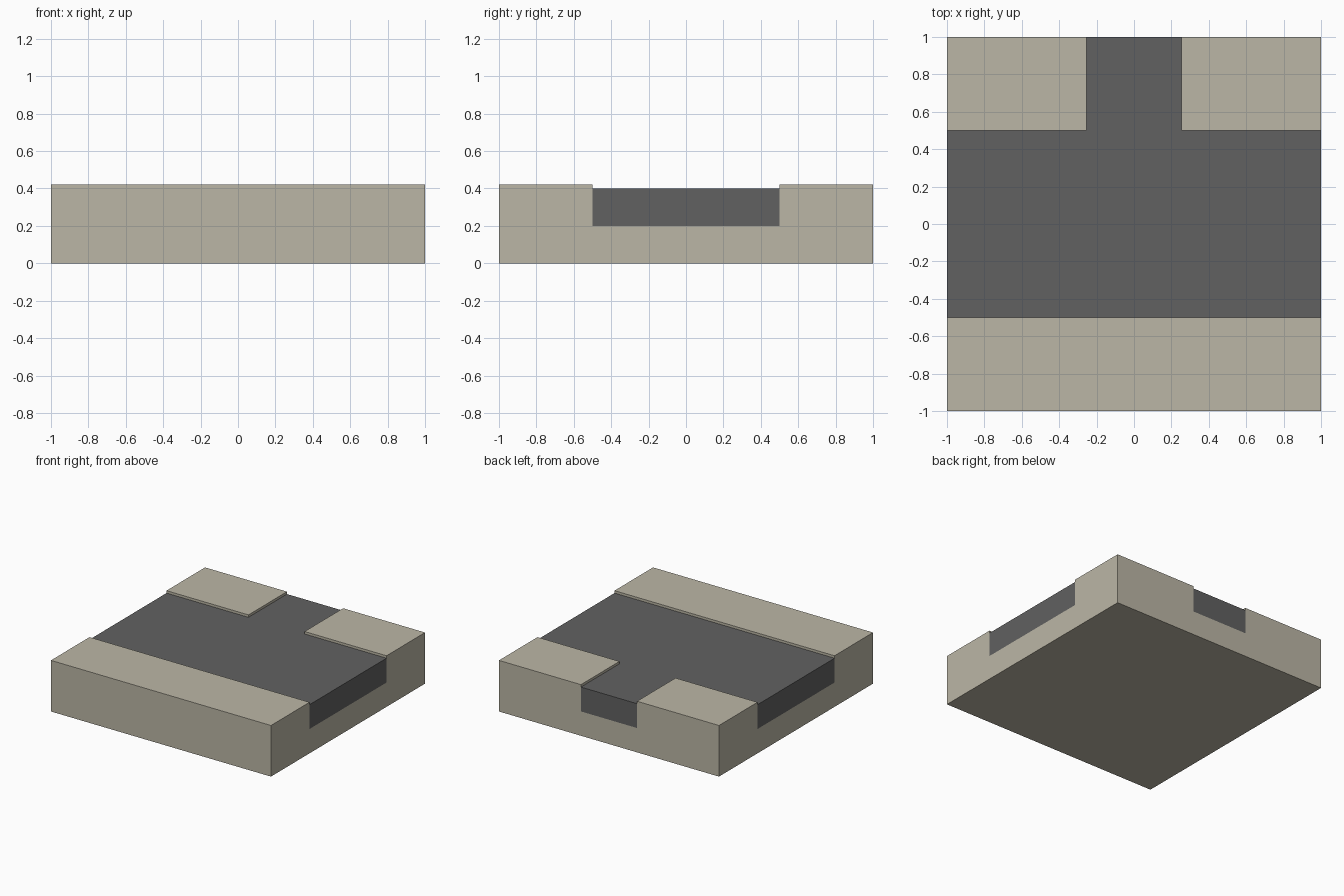
import bpy
import bmesh

default = bpy.data.objects.get("Cube")
if default:
    bpy.data.objects.remove(default, do_unlink=True)


def material(name, color):
    m = bpy.data.materials.new(name)
    m.use_nodes = True
    m.diffuse_color = (*color, 1)
    m.node_tree.nodes["Principled BSDF"].inputs["Base Color"].default_value = (*color, 1)
    return m


def prism(name, outline, z0, z1, mat):
    """Extrude a flat outline from z0 up to z1."""
    bm = bmesh.new()
    face = bm.faces.new([bm.verts.new((x, y, z0)) for x, y in outline])
    top = bmesh.ops.extrude_face_region(bm, geom=[face])["geom"]
    verts = [v for v in top if isinstance(v, bmesh.types.BMVert)]
    bmesh.ops.translate(bm, verts=verts, vec=(0, 0, z1 - z0))
    bmesh.ops.recalc_face_normals(bm, faces=bm.faces)
    mesh = bpy.data.meshes.new(name)
    bm.to_mesh(mesh)
    bm.free()
    mesh.materials.append(mat)
    obj = bpy.data.objects.new(name, mesh)
    bpy.context.collection.objects.link(obj)
    return obj


def junction(reach):
    """T-shaped outline: a street along x with a branch towards the back."""
    street, branch = 0.5, 0.255
    return [(-reach, -street), (reach, -street), (reach, street), (branch, street),
            (branch, reach), (-branch, reach), (-branch, street), (-reach, street)]


concrete = material("pavement beige", (0.50, 0.47, 0.38))
asphalt = material("asphalt grey", (0.12, 0.12, 0.12))

# Pavement block with a T-shaped channel cut for the road
pavement = prism("pavement", [(-1, -1), (1, -1), (1, 1), (-1, 1)], 0, 0.42, concrete)
cutter = prism("road_channel_cutter", junction(1.2), 0.2, 0.6, concrete)
cutter.hide_render = True
cutter.hide_set(True)
cut = pavement.modifiers.new("road channel", "BOOLEAN")
cut.operation = "DIFFERENCE"
cut.solver = "EXACT"
cut.object = cutter

# Road surface sitting slightly below the kerbs
prism("road", junction(1), 0.2, 0.4, asphalt)
